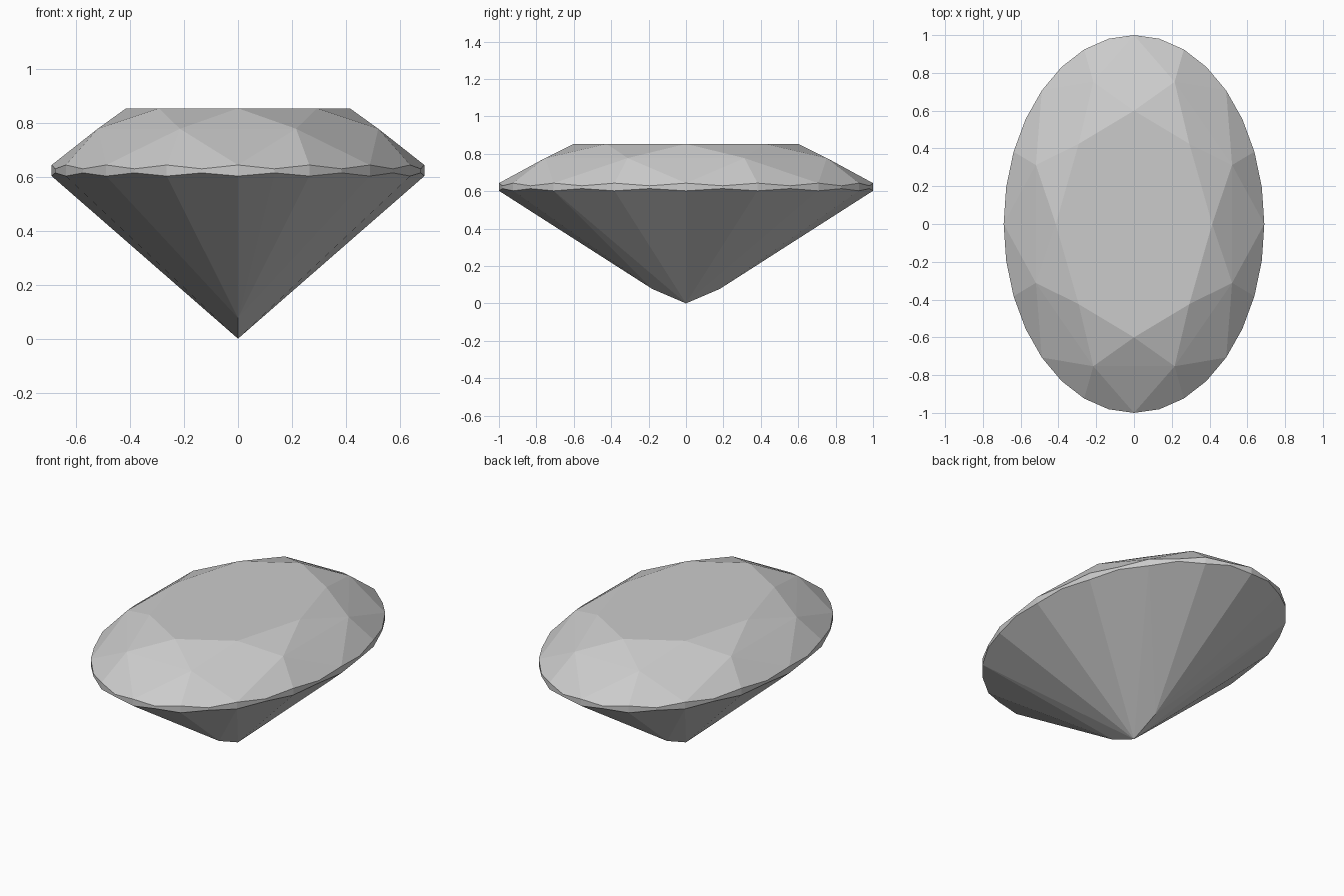
import bpy, bmesh, math

if "Cube" in bpy.data.objects:
    bpy.data.objects.remove(bpy.data.objects["Cube"])

WIDTH = 0.69            # oval ratio of x to y
TABLE_Z, STAR_Z = 0.853, 0.777
TOP_Z, LOW_Z = 0.643, 0.602

bm = bmesh.new()


def ring(count, radius, z, offset=0.0):
    """Add an oval ring of points; offset is in steps."""
    for i in range(count):
        a = (i + offset) * math.tau / count
        bm.verts.new((WIDTH * radius * math.sin(a), radius * math.cos(a), z))


# Crown: octagonal table and the star facet points
ring(8, 0.6, TABLE_Z)
ring(8, 0.815, STAR_Z, 0.5)

# Girdle: scalloped band, 32 points along each edge
half = math.cos(math.pi / 16)
slope = (STAR_Z - TOP_Z) / (half - 0.815 * half)
ring(16, 1.0, TOP_Z)
ring(16, 1.0, TOP_Z - (1 - half) * slope, 0.5)
ring(16, 1.0, LOW_Z)
ring(16, 1.0, LOW_Z / half, 0.5)

# Pavilion: bottom point and the two ends of the short keel
bm.verts.new((0, 0, 0))
for side in (-1, 1):
    bm.verts.new((0, side * 0.18, 0.077))

# Skin the points into facets and merge flat neighbours
hull = bmesh.ops.convex_hull(bm, input=bm.verts[:])
loose = [v for v in bm.verts if not v.link_faces]
bmesh.ops.delete(bm, geom=loose, context='VERTS')
bmesh.ops.dissolve_limit(bm, angle_limit=math.radians(0.5),
                         verts=bm.verts[:], edges=bm.edges[:])
bmesh.ops.recalc_face_normals(bm, faces=bm.faces[:])

mesh = bpy.data.meshes.new("oval_gem")
bm.to_mesh(mesh)
bm.free()
gem = bpy.data.objects.new("oval_gem", mesh)
bpy.context.collection.objects.link(gem)
